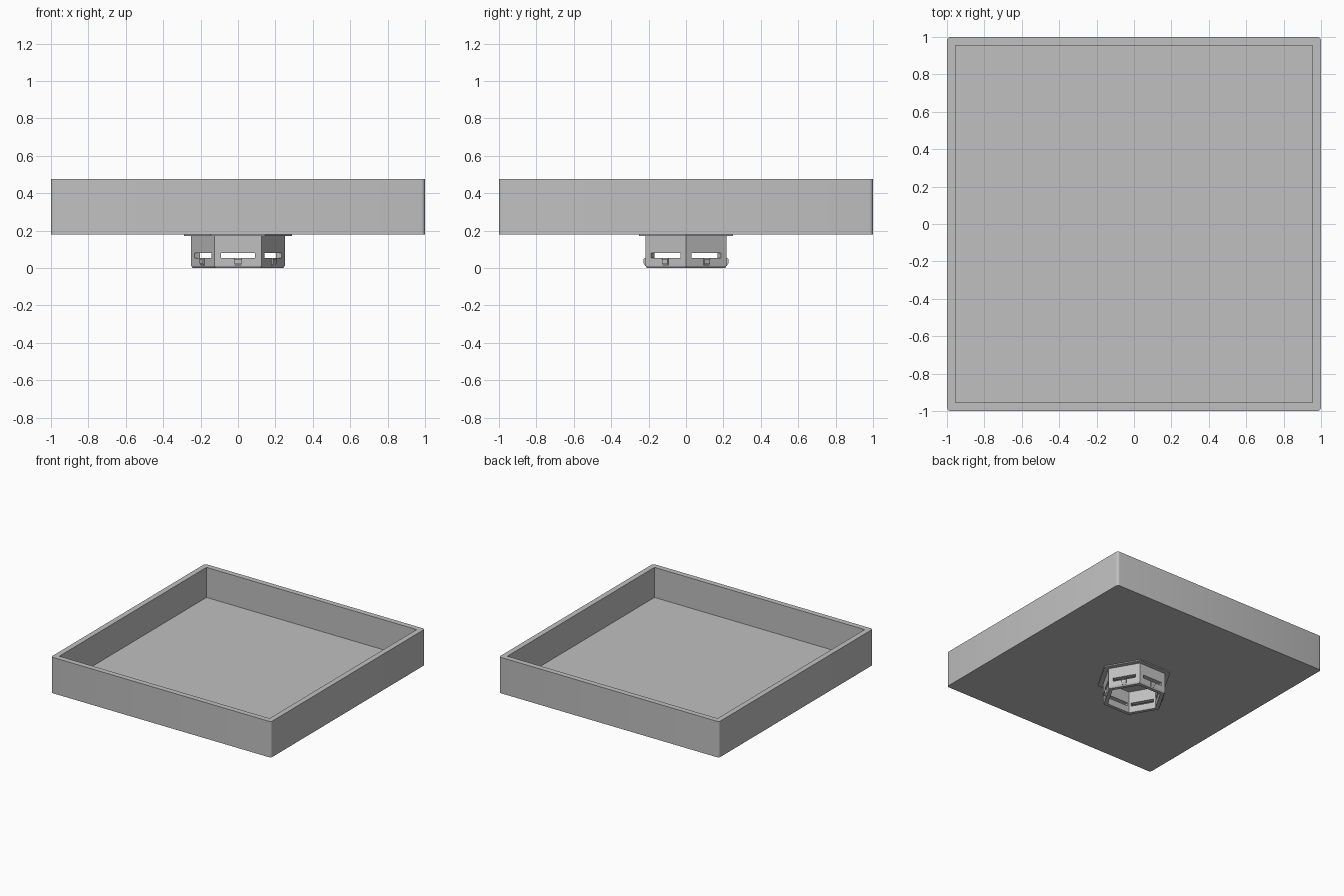
import bpy, bmesh, math
from mathutils import Matrix

cube = bpy.data.objects.get("Cube")
if cube:
    bpy.data.objects.remove(cube, do_unlink=True)

GREY = (0.53, 0.53, 0.53, 1)
grey = bpy.data.materials.new("plain grey")
grey.use_nodes = True
grey.diffuse_color = GREY
bsdf = next(n for n in grey.node_tree.nodes if n.type == "BSDF_PRINCIPLED")
bsdf.inputs["Base Color"].default_value = GREY


def finish(bm, name):
    bmesh.ops.recalc_face_normals(bm, faces=bm.faces[:])
    mesh = bpy.data.meshes.new(name)
    bm.to_mesh(mesh)
    bm.free()
    mesh.materials.append(grey)
    obj = bpy.data.objects.new(name, mesh)
    bpy.context.scene.collection.objects.link(obj)
    return obj


def hex_ring(name, profile):
    """Sweep a closed (radius, height) profile around six corners."""
    bm = bmesh.new()
    rings = []
    for i in range(6):
        a = math.radians(60 * i)
        rings.append([bm.verts.new((r * math.cos(a), r * math.sin(a), z)) for r, z in profile])
    n = len(profile)
    for i in range(6):
        a, b = rings[i], rings[(i + 1) % 6]
        for j in range(n):
            k = (j + 1) % n
            bm.faces.new((a[j], b[j], b[k], a[k]))
    return finish(bm, name)


def around_sides(bm, profile, width):
    """Extrude a (distance, height) profile sideways on each of the six flats."""
    for i in range(6):
        turn = Matrix.Rotation(math.radians(30 + 60 * i), 4, "Z")
        verts = [bm.verts.new((d, -width / 2, z)) for d, z in profile]
        face = bm.faces.new(verts)
        out = bmesh.ops.extrude_face_region(bm, geom=[face])["geom"]
        moved = [v for v in out if isinstance(v, bmesh.types.BMVert)]
        bmesh.ops.translate(bm, verts=moved, vec=(0, width, 0))
        bmesh.ops.transform(bm, matrix=turn, verts=verts + moved)


# Open square tray with softened outer corners
BASE, TOP, WALL, FLOOR = 0.18, 0.475, 0.045, 0.228
bm = bmesh.new()
bmesh.ops.create_cube(bm, size=2)
for v in bm.verts:
    v.co.z = TOP if v.co.z > 0 else BASE
corners = [e for e in bm.edges if abs(e.verts[0].co.z - e.verts[1].co.z) > 0.1]
top = max(bm.faces, key=lambda f: f.calc_center_median().z)
bmesh.ops.inset_region(bm, faces=[top], thickness=WALL, use_even_offset=True)
well = bmesh.ops.extrude_face_region(bm, geom=[top])["geom"]
bmesh.ops.translate(bm, verts=[v for v in well if isinstance(v, bmesh.types.BMVert)],
                    vec=(0, 0, FLOOR - TOP))
if top.is_valid:
    bmesh.ops.delete(bm, geom=[top], context="FACES_ONLY")
bmesh.ops.bevel(bm, geom=corners, offset=0.02, segments=4, profile=0.5, affect="EDGES")
tray = finish(bm, "tray")

# Hexagonal socket and flange underneath
socket = hex_ring("socket", [(0.21, BASE), (0.25, BASE), (0.25, 0.012), (0.242, 0), (0.21, 0)])
hex_ring("flange", [(0.21, BASE), (0.29, BASE), (0.29, 0.171), (0.21, 0.171)])

# Slot through each flat of the socket
bm = bmesh.new()
around_sides(bm, [(0.15, 0.055), (0.26, 0.055), (0.26, 0.081), (0.15, 0.081)], 0.18)
cutter = finish(bm, "slot_cutter")
cutter.hide_render = True
cut = socket.modifiers.new("slots", "BOOLEAN")
cut.operation = "DIFFERENCE"
cut.solver = "EXACT"
cut.object = cutter
bpy.context.view_layer.objects.active = socket
bpy.ops.object.modifier_apply(modifier=cut.name)
bpy.data.objects.remove(cutter, do_unlink=True)

# Small snap catch below every slot
bm = bmesh.new()
around_sides(bm, [(0.2, 0.01), (0.217, 0.01), (0.228, 0.028), (0.228, 0.046),
                  (0.222, 0.054), (0.2, 0.054)], 0.036)
finish(bm, "snap_catches")

# Smooth only the softened tray corners
bpy.ops.object.select_all(action="DESELECT")
tray.select_set(True)
bpy.context.view_layer.objects.active = tray
bpy.ops.object.shade_smooth_by_angle(angle=math.radians(30))
